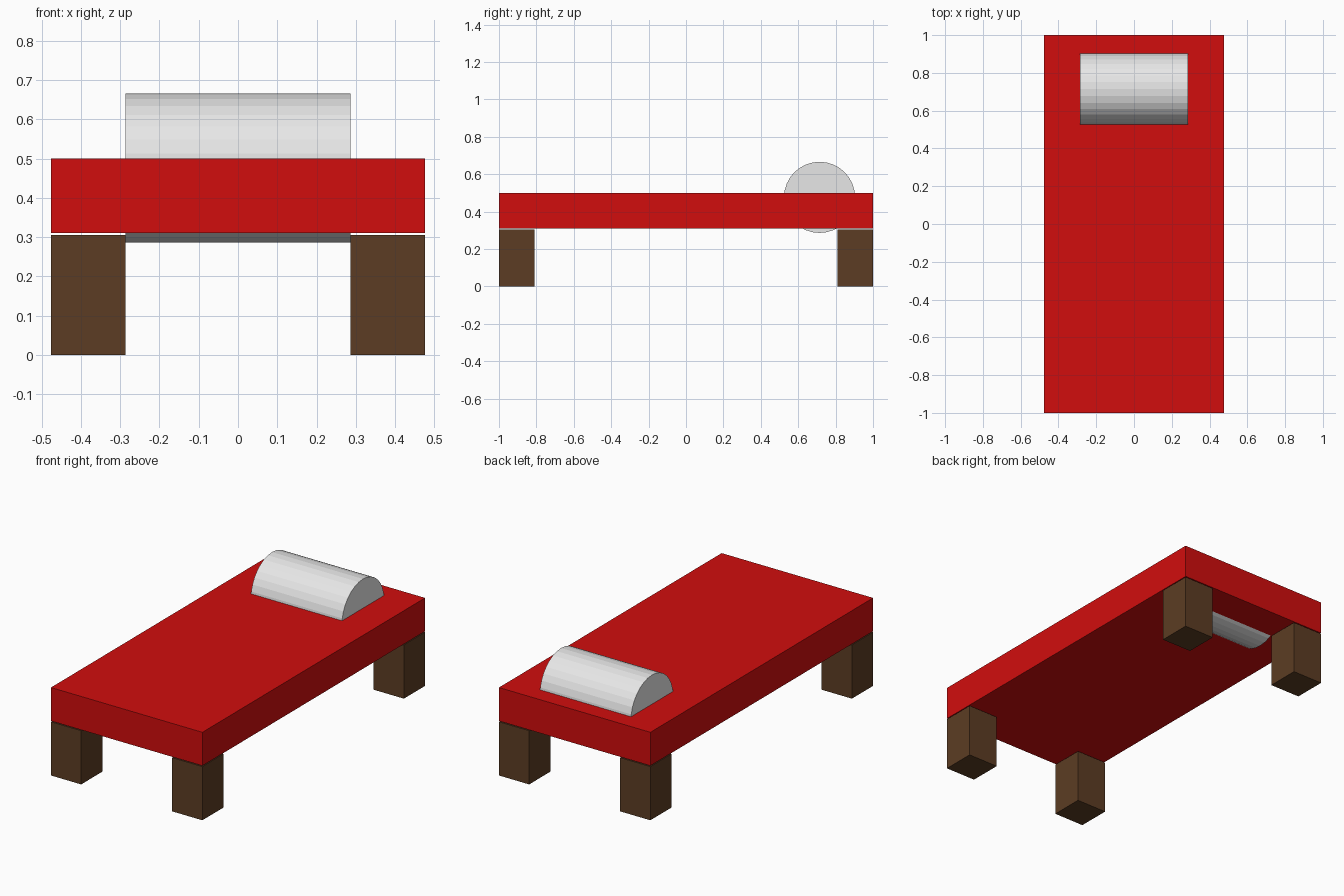
import bpy
import math

if "Cube" in bpy.data.objects:
    bpy.data.objects.remove(bpy.data.objects["Cube"])


def material(name, rgb):
    mat = bpy.data.materials.new(name)
    mat.diffuse_color = (*rgb, 1.0)
    mat.use_nodes = True
    mat.node_tree.nodes["Principled BSDF"].inputs["Base Color"].default_value = mat.diffuse_color
    return mat


red = material("red blanket", (0.64, 0.004, 0.004))
brown = material("brown wood", (0.107, 0.046, 0.017))
grey = material("pale grey", (0.8, 0.8, 0.8))


def box(name, centre, size, mat):
    bpy.ops.mesh.primitive_cube_add(size=1, location=centre)
    obj = bpy.context.object
    obj.name = name
    obj.scale = size
    bpy.ops.object.transform_apply(location=False, rotation=False, scale=True)
    obj.data.materials.append(mat)
    return obj


# Mattress slab
box("mattress", (0, 0, 0.405), (0.952, 2.0, 0.19), red)

# Four square legs at the corners, just short of the mattress
for y_name, sy in (("front", -1), ("back", 1)):
    for x_name, sx in (("left", -1), ("right", 1)):
        box(f"{y_name}_{x_name}_leg", (sx * 0.381, sy * 0.905, 0.1525),
            (0.19, 0.19, 0.305), brown)

# Round pillow lying across the bed, sunk through the mattress
bpy.ops.mesh.primitive_cylinder_add(vertices=32, radius=0.19, depth=0.572,
                                    location=(0, 0.714, 0.476),
                                    rotation=(0, math.pi / 2, 0))
pillow = bpy.context.object
pillow.name = "pillow"
pillow.data.materials.append(grey)
